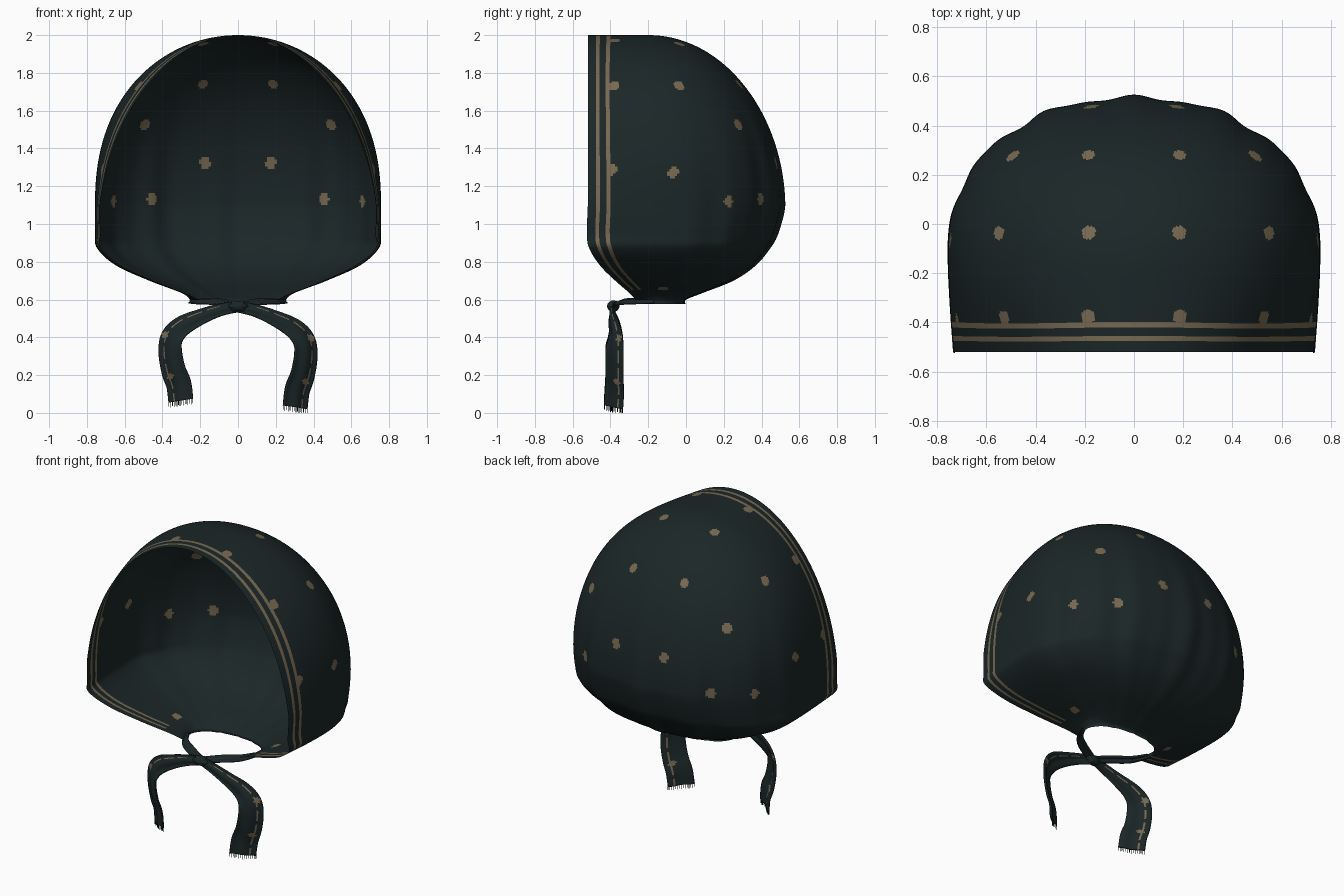
import bpy, bmesh, math
from mathutils import Vector

if "Cube" in bpy.data.objects:
    bpy.data.objects.remove(bpy.data.objects["Cube"])


def material(name, rgb):
    m = bpy.data.materials.new(name)
    m.diffuse_color = (*rgb, 1)
    m.use_nodes = True
    m.node_tree.nodes["Principled BSDF"].inputs["Base Color"].default_value = m.diffuse_color
    return m


CLOTH = material("dark_teal_cloth", (0.0110, 0.0195, 0.0205))
TAN = material("tan_print", (0.185, 0.140, 0.083))


def make_object(name, verts, faces, colours=None, mirror=False, thickness=0):
    me = bpy.data.meshes.new(name)
    me.from_pydata(verts, [], faces)
    me.materials.append(CLOTH)
    me.materials.append(TAN)
    if colours:
        me.polygons.foreach_set("material_index", colours)
    me.polygons.foreach_set("use_smooth", [True] * len(faces))
    ob = bpy.data.objects.new(name, me)
    bpy.context.collection.objects.link(ob)
    if mirror:
        mod = ob.modifiers.new("mirror", 'MIRROR')
        mod.use_clip = True
        mod.merge_threshold = 0.0005
    if thickness:
        mod = ob.modifiers.new("thickness", 'SOLIDIFY')
        mod.thickness = thickness
        mod.offset = 0
    return ob


def catmull(pts, t):
    """Point on a smooth curve through pts, t from 0 to len(pts)-1."""
    n = len(pts) - 1
    i = min(int(t), n - 1)
    f = t - i
    a, b, c, d = (pts[max(0, min(n, i + k))] for k in (-1, 0, 1, 2))
    return [0.5 * (2 * q + (r - p) * f + (2 * p - 5 * q + 4 * r - s) * f * f
                   + (3 * q - p - 3 * r + s) * f ** 3)
            for p, q, r, s in zip(a, b, c, d)]


def grid_faces(rows, cols):
    return [(i * cols + j, i * cols + j + 1, (i + 1) * cols + j + 1, (i + 1) * cols + j)
            for i in range(rows - 1) for j in range(cols - 1)]


# ---- Hood: horizontal rows, each (z, half width, front half width, front y, widest y, back y)
def dome_row(s):
    k = math.sqrt(max(0, 1 - s * s))
    w = 0.757 * math.sqrt(max(0, 1 - s ** 2.3))
    return (1.1 + 0.9 * s, w, w * (0.965 - 0.16 * s), -0.52, -0.1 - 0.1 * s * s, -0.2 + 0.715 * k)


LOWER = [dome_row(0.16), dome_row(0),
         (0.95, 0.757, 0.728, -0.525, -0.10, 0.478),
         (0.87, 0.745, 0.728, -0.512, -0.10, 0.435),
         (0.78, 0.645, 0.62, -0.455, -0.11, 0.36),
         (0.70, 0.47, 0.45, -0.375, -0.12, 0.245),
         (0.635, 0.30, 0.285, -0.30, -0.13, 0.085),
         (0.60, 0.255, 0.21, -0.27, -0.14, 0.0),
         (0.577, 0.25, 0.20, -0.265, -0.14, -0.005)]
rows = [dome_row(math.sin(math.pi / 2 * (1 - i / 110))) for i in range(110)]
rows += [catmull(LOWER, 1 + 7 * i / 80) for i in range(81)]

EDGE = [0, 0.022, 0.045, 0.065, 0.083, 0.100, 0.122]   # hem stripes
BODY = 105
COLS = len(EDGE) + BODY


def row_points(z, w, wf, yf, yc, yb):
    line = []
    for k in range(41):
        t = k / 40
        line.append(Vector((wf + (w - wf) * math.sin(t * math.pi / 2), yf + (yc - yf) * t, z)))
    for k in range(1, 91):
        a = k / 90 * math.pi / 2
        line.append(Vector((w * max(0, math.cos(a)) ** 0.93, yc + (yb - yc) * math.sin(a) ** 0.96, z)))
    line[-1].x = 0
    lens = [0]
    for p, q in zip(line, line[1:]):
        lens.append(lens[-1] + (q - p).length)
    total = lens[-1]
    squeeze = 1 - 0.35 * max(0, min(1, (0.87 - z) / 0.25))
    edge = [e * squeeze for e in EDGE]
    dist = edge + [edge[-1] + (total - edge[-1]) * k / BODY for k in range(1, BODY + 1)]
    out, i = [], 0
    for d in dist:
        while i < len(lens) - 2 and lens[i + 1] < d:
            i += 1
        f = min(1, (d - lens[i]) / max(1e-9, lens[i + 1] - lens[i]))
        p = line[i].lerp(line[i + 1], f)
        # soft gathers, strongest low at the back
        u = d / total
        g = max(0, min(1, (u - 0.3) / 0.3)) * max(0, min(1, (1.75 - z) / 0.7))
        g *= 0.012 * math.cos(9 * math.pi * (1 - u)) + 0.006 * math.cos(16 * math.pi * (1 - u))
        p.x *= 1 + g
        p.y += (p.y + 0.14) * g
        out.append(p)
    return out


verts = [p for r in rows for p in row_points(*r)]
faces = grid_faces(len(rows), COLS)
DOTS = [(0.19, -0.38, 1.97), (0.53, -0.385, 1.73), (0.19, -0.03, 1.96), (0.56, -0.03, 1.74),
        (0.19, 0.31, 1.76), (0.51, 0.29, 1.53), (0.18, 0.48, 1.32), (0.45, 0.39, 1.13),
        (0.62, 0.20, 1.12), (0.75, -0.07, 1.27), (0.73, -0.40, 1.29), (0.35, -0.12, 0.67)]
centres = [(verts[f[0]] + verts[f[2]]) / 2 for f in faces]
colours = [1 if k % (COLS - 1) in (2, 5) and centres[k].z > 0.65 else 0 for k in range(len(faces))]
for d in DOTS:
    d = Vector(d)
    hub = min(centres, key=lambda c: (c - d).length_squared)
    for k, c in enumerate(centres):
        if (c - hub).length_squared < 0.029 ** 2:
            colours[k] = 1
make_object("hood", verts, faces, colours, mirror=True)


# ---- Flat ribbons: path points are (x, y, z, width)
def ribbon(name, path, normal, side, steps=70, cols=15, stripe=True, drop=0.0):
    normal = Vector(normal).normalized()
    n = len(path) - 1
    verts, colours = [], []
    for i in range(steps):
        t = n * i / (steps - 1)
        p = catmull(path, t)
        a = Vector(catmull(path, max(0, t - 0.05))[:3])
        b = Vector(catmull(path, min(n, t + 0.05))[:3])
        across = (b - a).normalized().cross(normal).normalized()
        for j in range(cols):
            v = j / (cols - 1) - 0.5
            q = Vector(p[:3]) + across * p[3] * v + normal * 0.005 * math.cos(v * 9)
            verts.append((q.x * side, q.y, q.z + drop * i / (steps - 1)))
    for i in range(steps - 1):
        for j in range(cols - 1):
            spot = any(((i - ci) * 0.011) ** 2 + ((j - cj) * 0.010) ** 2 < 0.021 ** 2
                       for ci, cj in ((34, 2), (54, 4)))
            colours.append(1 if stripe and (spot or (j == 3 and i % 8 < 6 and i > 8)) else 0)
    make_object(name, verts, grid_faces(steps, cols), colours, thickness=0.008)
    return verts[-cols:]


TAIL = [(-0.02, -0.375, 0.565, 0.055), (0.09, -0.395, 0.543, 0.065), (0.20, -0.395, 0.50, 0.085),
        (0.30, -0.385, 0.445, 0.115), (0.352, -0.38, 0.38, 0.14), (0.36, -0.38, 0.30, 0.15),
        (0.343, -0.38, 0.20, 0.155), (0.315, -0.38, 0.12, 0.16), (0.304, -0.385, 0.03, 0.16)]
TIE = [(0.25, -0.17, 0.592, 0.03), (0.20, -0.265, 0.592, 0.045), (0.11, -0.335, 0.59, 0.05),
       (0.0, -0.385, 0.572, 0.04)]
for side, label, drop in ((1, "right", 0.0), (-1, "left", 0.035)):
    end = ribbon(label + "_tail", TAIL, (0.6, -0.8, 0), side, drop=drop)
    ribbon(label + "_tie", TIE, (0.3, -0.5, 0.8), side, steps=24, cols=7, stripe=False)
    # fringe threads on the cut end
    fv, ff = [], []
    for k, (x, y, z) in enumerate(end):
        low = max(0, z - 0.022 - 0.006 * (k % 2))
        b = len(fv)
        for zz in (z + 0.004, low):
            fv += [(x - 0.0018, y - 0.0015, zz), (x + 0.0018, y - 0.0015, zz), (x, y + 0.002, zz)]
        ff += [(b, b + 1, b + 4, b + 3), (b + 1, b + 2, b + 5, b + 4),
               (b + 2, b, b + 3, b + 5), (b + 3, b + 4, b + 5)]
    make_object(label + "_fringe", fv, ff)

# ---- Knot
bm = bmesh.new()
bmesh.ops.create_uvsphere(bm, u_segments=24, v_segments=16, radius=1)
for v in bm.verts:
    pinch = 1 + 0.12 * math.cos(6 * math.atan2(v.co.z, v.co.x))
    v.co = Vector((v.co.x * 0.05 * pinch, v.co.y * 0.033 - 0.385, v.co.z * 0.03 * pinch + 0.565))
for f in bm.faces:
    f.smooth = True
me = bpy.data.meshes.new("knot")
bm.to_mesh(me)
bm.free()
me.materials.append(CLOTH)
bpy.context.collection.objects.link(bpy.data.objects.new("knot", me))
